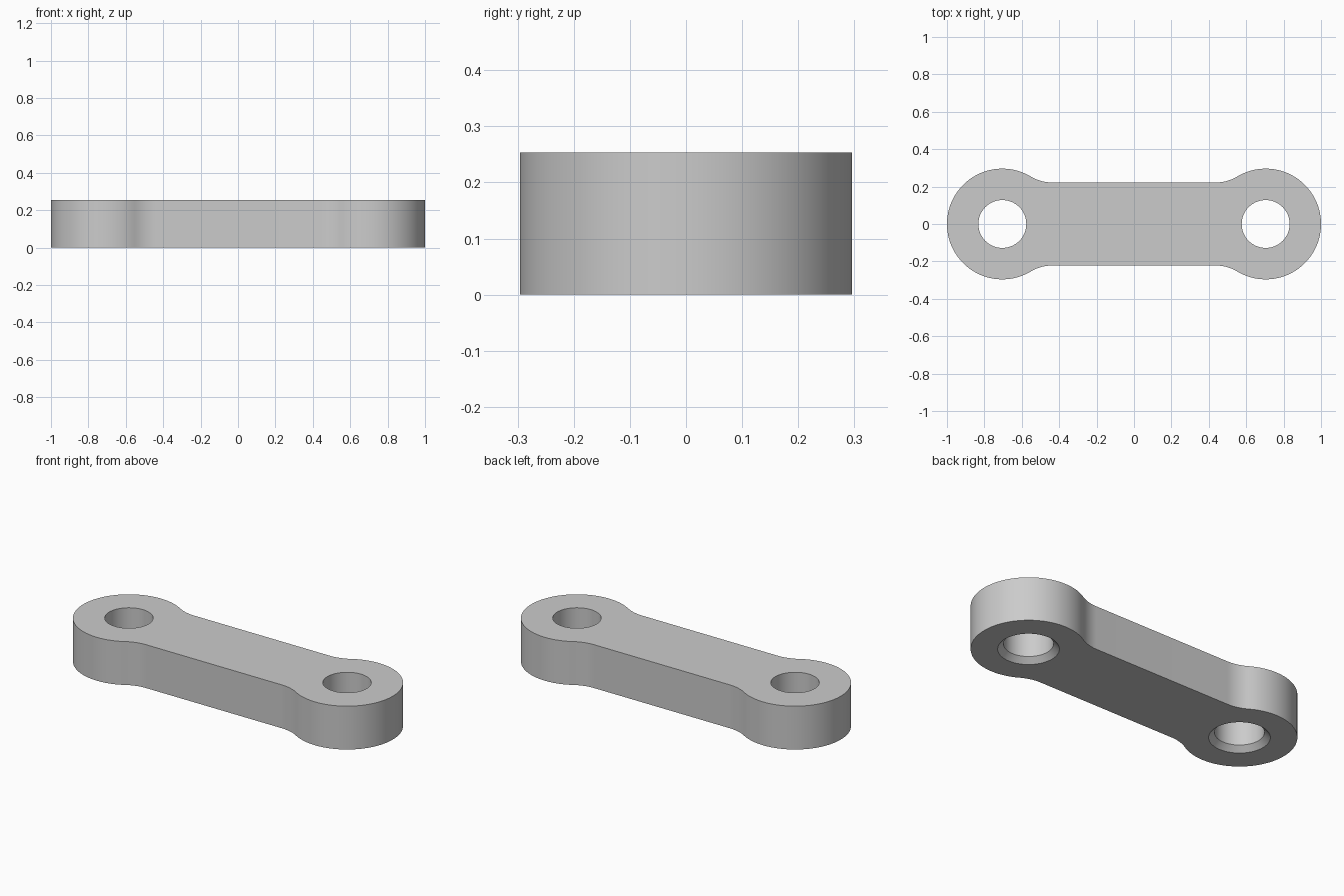
import bpy, bmesh
from math import sin, cos, pi, atan2, sqrt, radians

cube = bpy.data.objects.get("Cube")
if cube:
    bpy.data.objects.remove(cube)

HEIGHT = 0.253
END_X, END_R = 0.704, 0.296      # rounded end bosses
HALF_BAR, FILLET = 0.222, 0.222  # straight bar and its blend into the bosses
HOLE_R, CHAMFER = 0.128, 0.03    # bolt holes, countersunk underneath


def arc(cx, cy, r, start, end, steps):
    return [(cx + r * cos(start + (end - start) * i / steps),
             cy + r * sin(start + (end - start) * i / steps)) for i in range(steps + 1)]


def link_outline():
    """Closed outline: boss arcs joined to the bar by tangent fillets."""
    rise = HALF_BAR + FILLET
    run = sqrt((END_R + FILLET) ** 2 - rise ** 2)
    tangent = atan2(rise, -run)
    boss = arc(END_X, 0, END_R, -tangent, tangent, 72)
    blend = arc(END_X - run, rise, FILLET, tangent - pi, -pi / 2, 12)
    lower_blend = [(x, -y) for x, y in reversed(blend)]
    right = lower_blend[:-1] + boss + blend[1:]
    return right + [(-x, -y) for x, y in right]


def add_wall(bm, rings):
    """Skin a stack of closed rings, returning their vertices."""
    loops = [[bm.verts.new((x, y, z)) for x, y in pts] for pts, z in rings]
    for low, high in zip(loops, loops[1:]):
        n = len(low)
        for i in range(n):
            j = (i + 1) % n
            bm.faces.new((low[i], low[j], high[j], high[i]))
    return loops


def ring_edges(bm, loop):
    return [bm.edges.get((a, b)) for a, b in zip(loop, loop[1:] + loop[:1])]


# Outer wall and the two countersunk holes
bm = bmesh.new()
outline = link_outline()
walls = [add_wall(bm, [(outline, 0), (outline, HEIGHT)])]
for side in (-1, 1):
    def circle(r):
        return arc(side * END_X, 0, r, 0, 2 * pi, 64)[:-1]
    walls.append(add_wall(bm, [(circle(HOLE_R + CHAMFER), 0),
                               (circle(HOLE_R), CHAMFER),
                               (circle(HOLE_R), HEIGHT)]))

# Flat top and bottom around the holes
for end, direction in ((0, -1), (-1, 1)):
    edges = [e for wall in walls for e in ring_edges(bm, wall[end])]
    bmesh.ops.triangle_fill(bm, use_beauty=True, use_dissolve=False,
                            edges=edges, normal=(0, 0, direction))
bmesh.ops.recalc_face_normals(bm, faces=bm.faces)

mesh = bpy.data.meshes.new("link_plate")
bm.to_mesh(mesh)
bm.free()
link = bpy.data.objects.new("link_plate", mesh)
bpy.context.collection.objects.link(link)

# Plain grey material
grey = bpy.data.materials.new("plain_grey")
grey.use_nodes = True
colour = (0.6, 0.6, 0.6, 1)
grey.diffuse_color = colour
grey.node_tree.nodes["Principled BSDF"].inputs["Base Color"].default_value = colour
mesh.materials.append(grey)

# Smooth curved walls, crisp rims
bpy.ops.object.select_all(action='DESELECT')
link.select_set(True)
bpy.context.view_layer.objects.active = link
bpy.ops.object.shade_smooth_by_angle(angle=radians(30))
